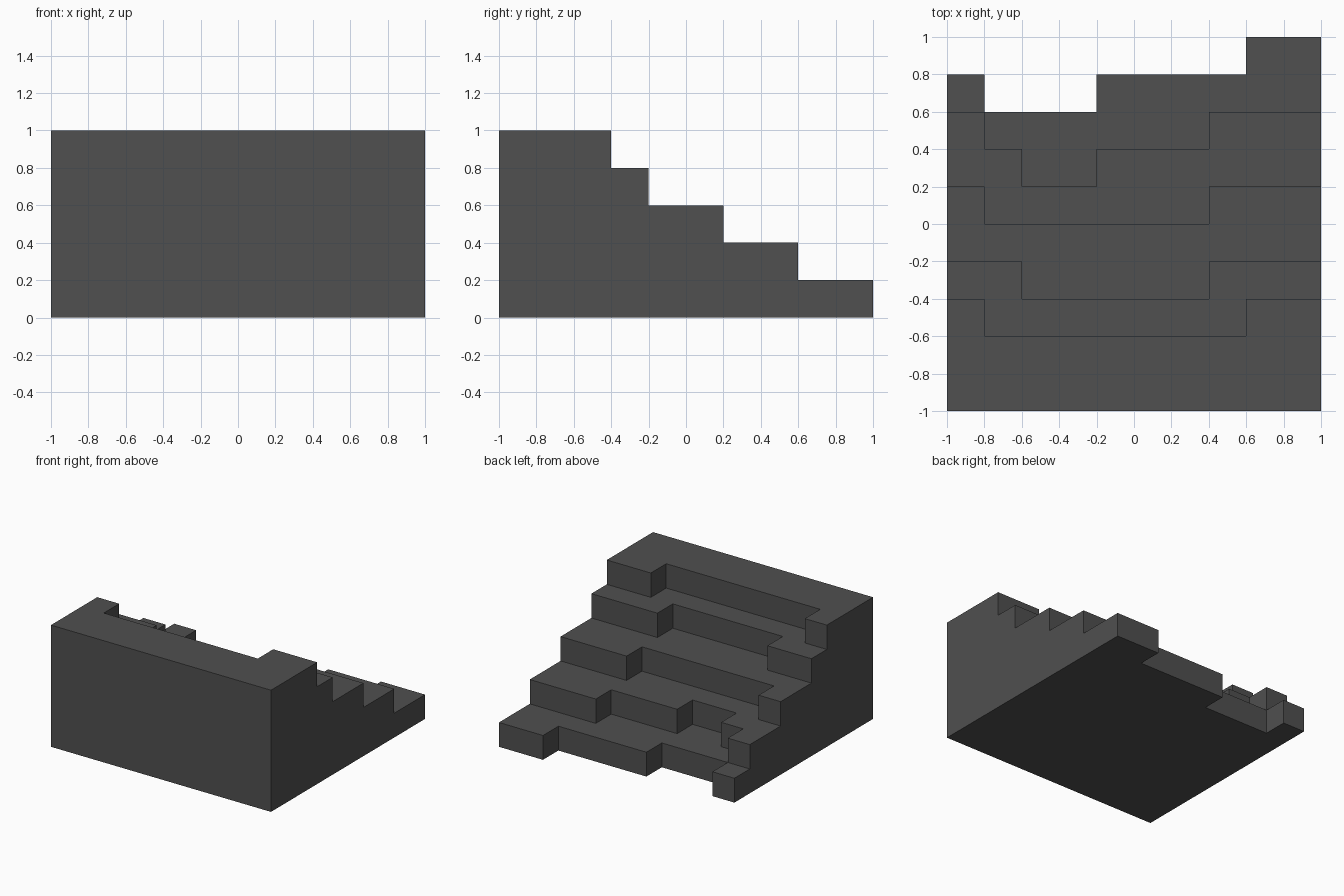
import bpy, bmesh, math

if "Cube" in bpy.data.objects:
    bpy.data.objects.remove(bpy.data.objects["Cube"])

S = 0.2  # step height and plan module
# each layer, bottom up: runs of (right end x, back edge y) starting from x = -1
LAYERS = [
    [(-0.8, 0.8), (-0.2, 0.6), (0.6, 0.8), (1.0, 1.0)],
    [(-0.8, 0.6), (-0.6, 0.4), (-0.2, 0.2), (0.4, 0.4), (1.0, 0.6)],
    [(-0.8, 0.2), (0.4, 0.0), (1.0, 0.2)],
    [(-0.6, -0.2), (0.4, -0.4), (1.0, -0.2)],
    [(-0.8, -0.4), (0.6, -0.6), (1.0, -0.4)],
]


def solid(i, j, k):
    """Is module cell (i, j, k) inside the stepped block?"""
    if not (0 <= i < 10 and 0 <= j < 10 and 0 <= k < len(LAYERS)):
        return False
    x, y = -1 + (i + 0.5) * S, -1 + (j + 0.5) * S
    return y < next(back for end, back in LAYERS[k] if x < end)


# outer skin only: a face wherever a solid cell meets air
bm = bmesh.new()
for i in range(10):
    for j in range(10):
        for k in range(len(LAYERS)):
            if not solid(i, j, k):
                continue
            for axis in range(3):
                for side in (0, 1):
                    near = [i, j, k]
                    near[axis] += 2 * side - 1
                    if solid(*near):
                        continue
                    verts = []
                    for a, b in ((0, 0), (1, 0), (1, 1), (0, 1)):
                        p = [i, j, k]
                        p[axis] += side
                        p[(axis + 1) % 3] += a
                        p[(axis + 2) % 3] += b
                        verts.append(bm.verts.new((p[0] * S - 1, p[1] * S - 1, p[2] * S)))
                    bm.faces.new(verts if side else verts[::-1])

# weld and merge coplanar faces into clean treads and walls
bmesh.ops.remove_doubles(bm, verts=bm.verts[:], dist=0.001)
bmesh.ops.dissolve_limit(bm, angle_limit=math.radians(1), verts=bm.verts[:], edges=bm.edges[:])
mesh = bpy.data.meshes.new("stepped_block")
bm.to_mesh(mesh)
bm.free()

mat = bpy.data.materials.new("dark grey")
mat.diffuse_color = (0.08, 0.08, 0.08, 1)
mat.use_nodes = True
mat.node_tree.nodes["Principled BSDF"].inputs["Base Color"].default_value = mat.diffuse_color
mesh.materials.append(mat)
bpy.context.collection.objects.link(bpy.data.objects.new("stepped_block", mesh))
